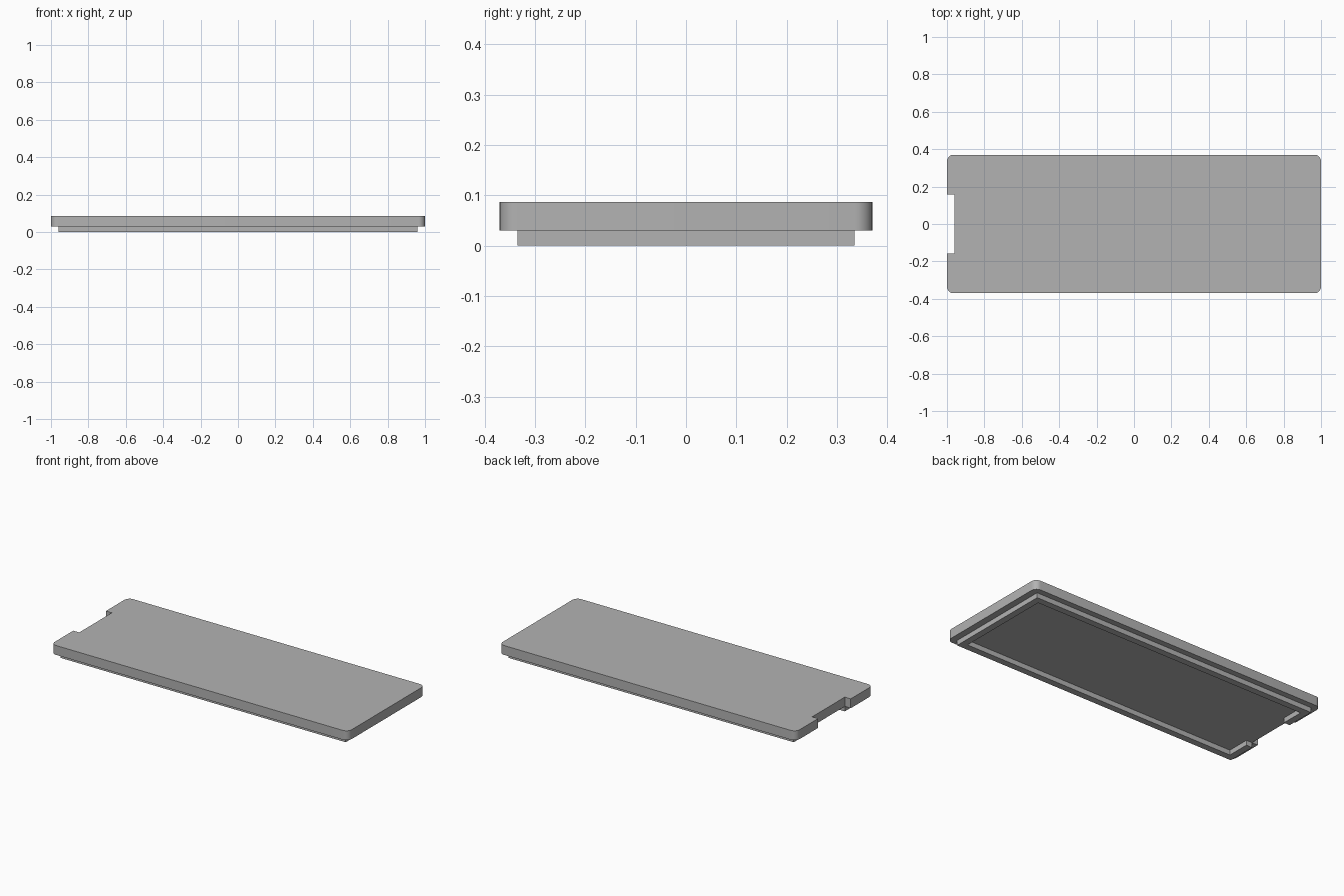
import bpy
import bmesh
from math import cos, sin, pi

old = bpy.data.objects.get("Cube")
if old:
    bpy.data.objects.remove(old, do_unlink=True)

HALF_X, HALF_Y = 1.0, 0.37
RIM_Z, TOP_Z = 0.03, 0.087
INSET, WALL = 0.04, 0.04
NOTCH, RADIUS = 0.157, 0.035

grey = bpy.data.materials.new("light_grey")
grey.use_nodes = True
colour = (0.45, 0.45, 0.45, 1)
grey.diffuse_color = colour
grey.node_tree.nodes["Principled BSDF"].inputs["Base Color"].default_value = colour


def extrude_outline(name, outline, z0, z1):
    """Turn a counter-clockwise outline into a solid between two heights."""
    bm = bmesh.new()
    base = bm.faces.new([bm.verts.new((x, y, z0)) for x, y in outline])
    result = bmesh.ops.extrude_face_region(bm, geom=[base], use_keep_orig=True)
    top = [v for v in result["geom"] if isinstance(v, bmesh.types.BMVert)]
    bmesh.ops.translate(bm, verts=top, vec=(0, 0, z1 - z0))
    bmesh.ops.recalc_face_normals(bm, faces=bm.faces)
    mesh = bpy.data.meshes.new(name)
    bm.to_mesh(mesh)
    bm.free()
    mesh.materials.append(grey)
    obj = bpy.data.objects.new(name, mesh)
    bpy.context.collection.objects.link(obj)
    return obj


def corner(sx, sy, start, steps=8):
    """Quarter arc for one rounded corner of the panel."""
    cx, cy = sx * (HALF_X - RADIUS), sy * (HALF_Y - RADIUS)
    angles = [start + pi / 2 * i / steps for i in range(steps + 1)]
    return [(cx + RADIUS * cos(a), cy + RADIUS * sin(a)) for a in angles]


# Lid panel with rounded corners and a finger notch in one end
rim_x, rim_y = HALF_X - INSET, HALF_Y - 0.035
panel = corner(-1, -1, pi) + corner(1, -1, -pi / 2) + corner(1, 1, 0) + corner(-1, 1, pi / 2)
panel += [(-HALF_X, NOTCH), (-rim_x, NOTCH), (-rim_x, -NOTCH), (-HALF_X, -NOTCH)]
lid = extrude_outline("lid_panel", panel, RIM_Z, TOP_Z)

# Locating rim underneath, open at the notch
in_x, in_y = rim_x - WALL, rim_y - WALL
outer = [(-rim_x, -NOTCH), (-rim_x, -rim_y), (rim_x, -rim_y),
         (rim_x, rim_y), (-rim_x, rim_y), (-rim_x, NOTCH)]
inner = [(-in_x, NOTCH), (-in_x, in_y), (in_x, in_y),
         (in_x, -in_y), (-in_x, -in_y), (-in_x, -NOTCH)]
extrude_outline("locating_rim", outer + inner, 0, RIM_Z)

# Smooth only the rounded corners
bpy.ops.object.select_all(action="DESELECT")
lid.select_set(True)
bpy.context.view_layer.objects.active = lid
bpy.ops.object.shade_smooth_by_angle(angle=pi / 6)
